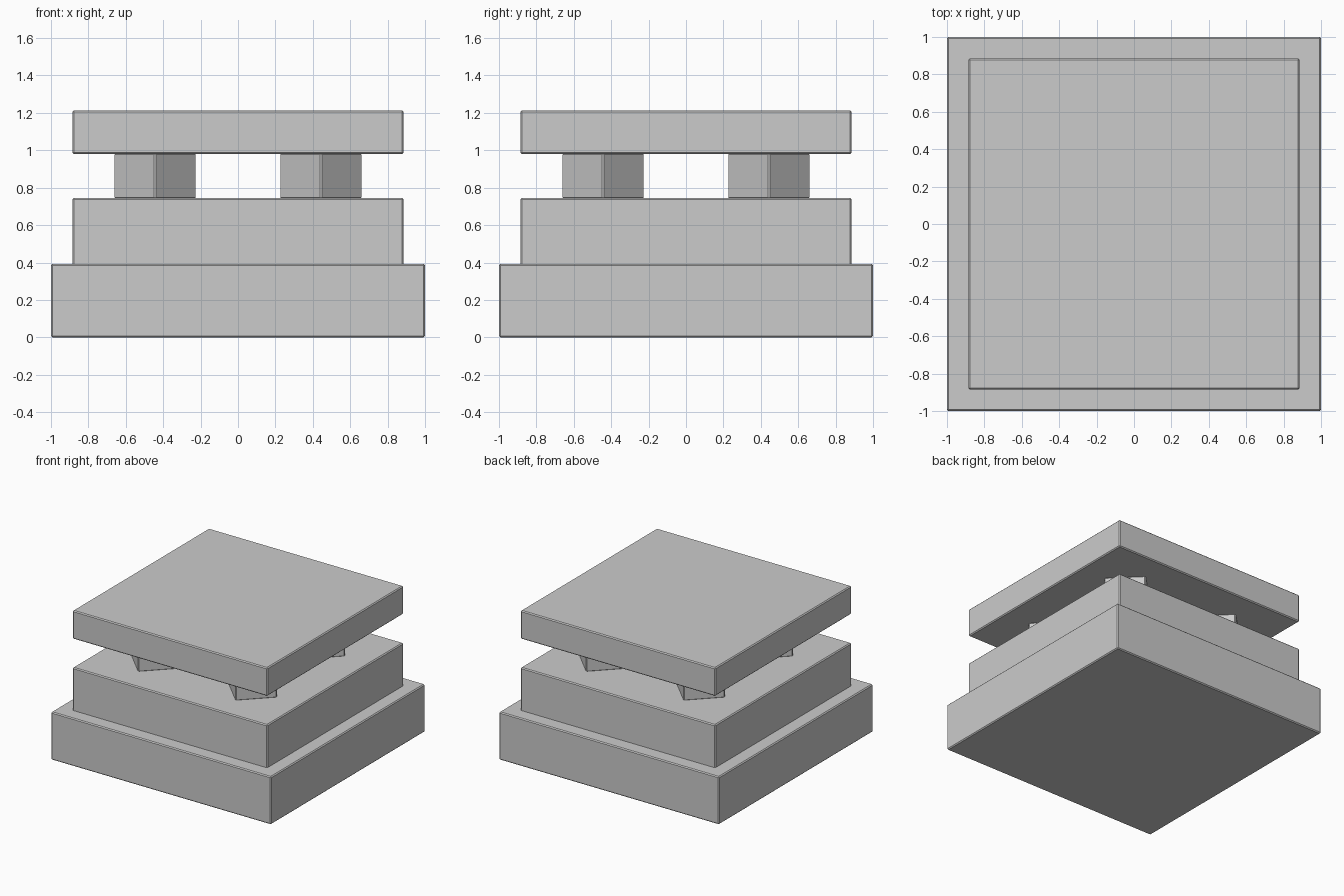
import bpy
import math

if "Cube" in bpy.data.objects:
    bpy.data.objects.remove(bpy.data.objects["Cube"])


def bevel(obj, width):
    mod = obj.modifiers.new("edge_bevel", 'BEVEL')
    mod.width = width
    mod.segments = 1
    mod.limit_method = 'ANGLE'


def slab(name, half, z0, z1):
    bpy.ops.mesh.primitive_cube_add(size=1, location=(0, 0, (z0 + z1) / 2))
    obj = bpy.context.object
    obj.name = name
    obj.scale = (2 * half, 2 * half, z1 - z0)
    bpy.ops.object.transform_apply(location=False, rotation=False, scale=True)
    bevel(obj, 0.008)


def pillar(name, x, y, z0, z1):
    # four-sided post turned so its corners point along the axes
    side = 0.222 * math.sqrt(2)
    bpy.ops.mesh.primitive_cube_add(size=1, location=(x, y, (z0 + z1) / 2),
                                    rotation=(0, 0, math.radians(45)))
    obj = bpy.context.object
    obj.name = name
    obj.scale = (side, side, z1 - z0)
    bpy.ops.object.transform_apply(location=False, rotation=False, scale=True)
    bevel(obj, 0.008)


# Stepped plinth
slab("base_slab", 1.0, 0.0, 0.393)
slab("middle_slab", 0.885, 0.385, 0.745)

# Four diamond posts carrying the top
for sx, side_name in ((-1, "left"), (1, "right")):
    for sy, depth_name in ((-1, "front"), (1, "back")):
        pillar(f"{depth_name}_{side_name}_post", 0.443 * sx, 0.443 * sy, 0.74, 0.985)

# Top plate
slab("top_slab", 0.885, 0.98, 1.213)
